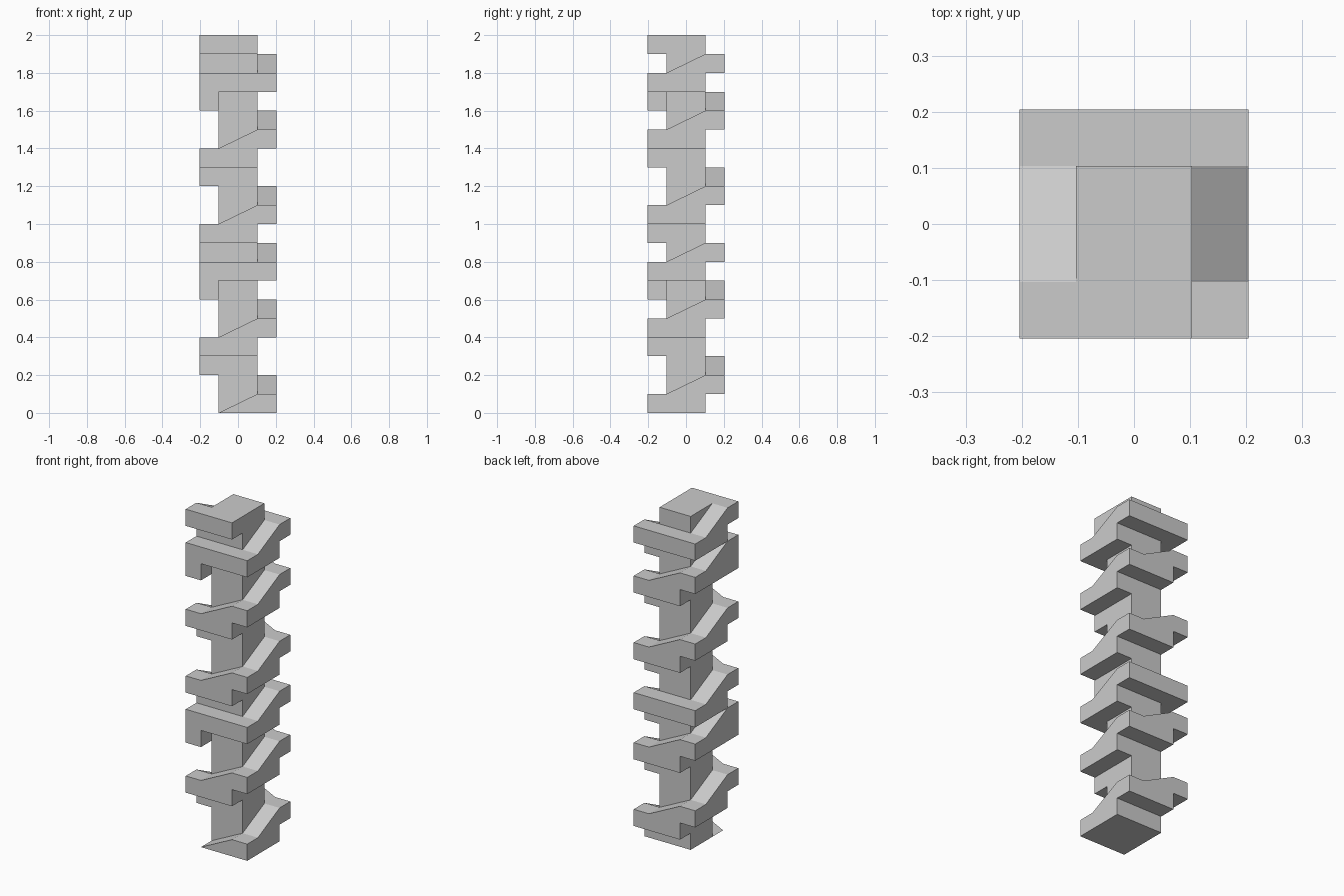
import bpy, bmesh
from mathutils import Matrix
from math import radians

if "Cube" in bpy.data.objects:
    bpy.data.objects.remove(bpy.data.objects["Cube"])

I, O, H = 0.103, 0.204, 0.1   # core half width, outer half width, step height


def prism(name, profile, side, z0):
    """Extrude a (t, z) profile from the core outwards; side 0 front, 1 right, 2 back, 3 left."""
    bm = bmesh.new()
    vs = [bm.verts.new((t, -O, z + z0)) for t, z in profile]
    face = bm.faces.new(vs)
    ext = bmesh.ops.extrude_face_region(bm, geom=[face])
    for v in ext["geom"]:
        if isinstance(v, bmesh.types.BMVert):
            v.co.y = -I
    bmesh.ops.recalc_face_normals(bm, faces=bm.faces)
    bm.transform(Matrix.Rotation(radians(90 * side), 4, 'Z'))
    me = bpy.data.meshes.new(name)
    bm.to_mesh(me)
    bm.free()
    ob = bpy.data.objects.new(name, me)
    bpy.context.collection.objects.link(ob)
    return ob


def ramp(z, kind="step"):
    """Sloped flight with a landing block at its upper end."""
    top = [(O, z + H), (I, z + H), (-I, z)]
    if kind == "wedge":
        return [(-I, z), (O, z)] + top[:2]
    if kind == "deep":
        return [(-I, z - H), (O, z - H)] + top
    return [(-I, z - H), (I, z - H), (I, z), (O, z)] + top


def flat(z, end):
    return [(-I, z), (end, z), (end, z + H), (-I, z + H)]


# central column
bpy.ops.mesh.primitive_cube_add(size=1, location=(0, 0, 1))
col = bpy.context.object
col.name = "column"
col.scale = (2 * I, 2 * I, 2)

# two identical storeys of winding stair
for s in range(2):
    z0 = s * 1.0
    for n in range(8):
        kind = {0: "wedge", 7: "deep"}.get(n, "step")
        prism("stair_flight", ramp(n * H, kind), n % 4, z0)
    # last turn alternates level walkways and ramps
    prism("front_walkway", flat(0.7, O), 0, z0)
    prism("stair_flight", ramp(0.8), 1, z0)
    prism("back_walkway", flat(0.8, O), 2, z0)
    prism("stair_flight", ramp(0.9), 3, z0)
    prism("top_landing", flat(0.9, I), 0, z0)
